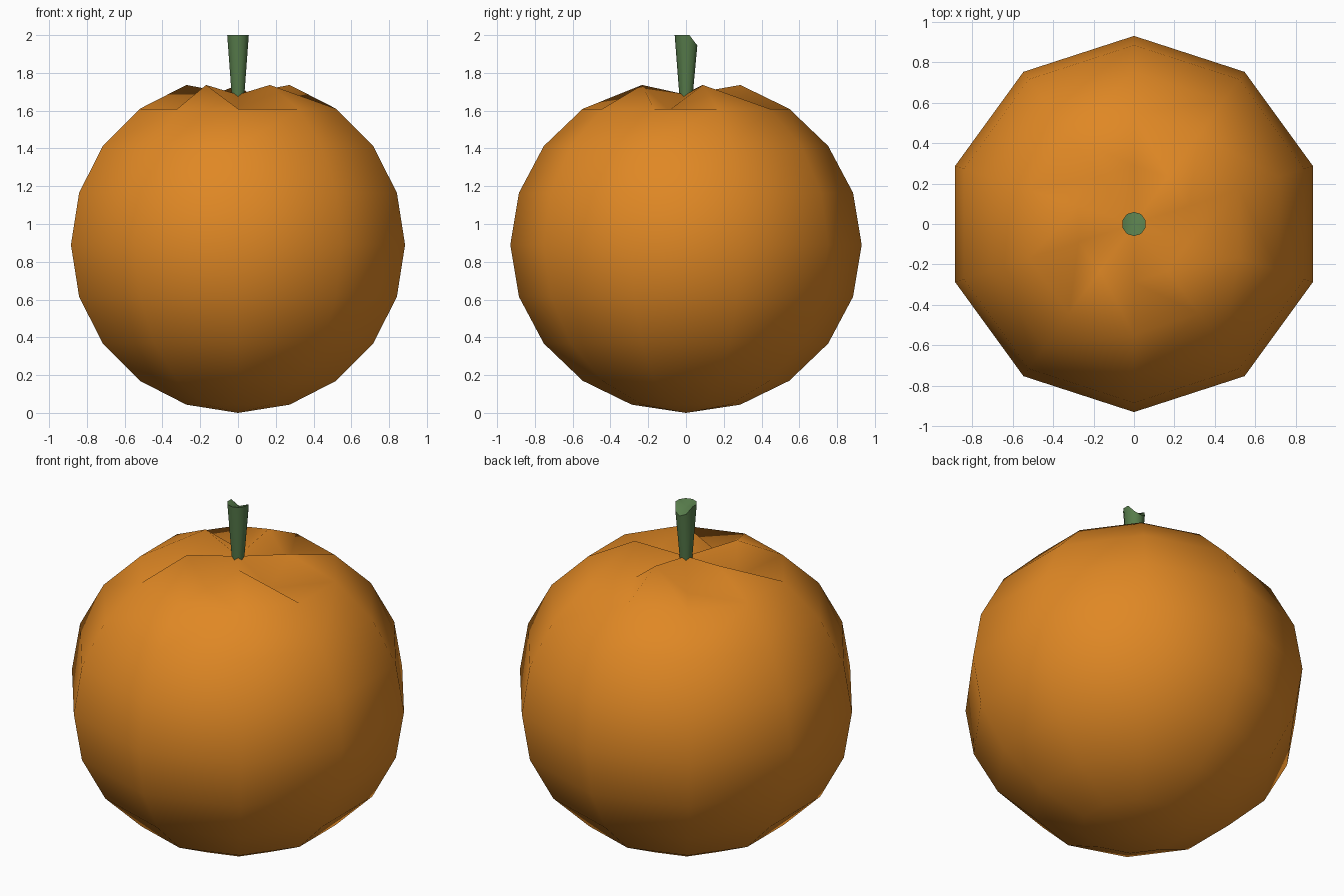
import bpy, bmesh, math

if "Cube" in bpy.data.objects:
    bpy.data.objects.remove(bpy.data.objects["Cube"])

SIDES = 10
STEP = math.tau / SIDES
START = math.pi / 2          # one corner points to the back (+y)


def material(name, rgb):
    m = bpy.data.materials.new(name)
    m.diffuse_color = (*rgb, 1)
    m.use_nodes = True
    m.node_tree.nodes["Principled BSDF"].inputs["Base Color"].default_value = m.diffuse_color
    return m


def ring(bm, r, heights):
    """Ten corners at radius r; heights is a function of corner index."""
    return [bm.verts.new((r * math.cos(START + i * STEP),
                          r * math.sin(START + i * STEP), heights(i)))
            for i in range(SIDES)]


def bridge(bm, low, high):
    for i in range(SIDES):
        j = (i + 1) % SIDES
        bm.faces.new((low[i], low[j], high[j], high[i]))


def fan(bm, loop, z):
    tip = bm.verts.new((0, 0, z))
    for i in range(SIDES):
        bm.faces.new((loop[i], loop[(i + 1) % SIDES], tip))


def finish(bm, name, mat, angle):
    bmesh.ops.recalc_face_normals(bm, faces=bm.faces)
    me = bpy.data.meshes.new(name)
    bm.to_mesh(me)
    bm.free()
    ob = bpy.data.objects.new(name, me)
    bpy.context.collection.objects.link(ob)
    me.materials.append(mat)
    bpy.ops.object.select_all(action='DESELECT')
    bpy.context.view_layer.objects.active = ob
    ob.select_set(True)
    if angle:
        bpy.ops.object.shade_smooth_by_angle(angle=math.radians(angle))
    else:
        bpy.ops.object.shade_smooth()


orange = material("orange_skin", (0.74, 0.245, 0.018))
green = material("stem_green", (0.095, 0.20, 0.07))

# Fruit body: ten-sided sphere, slightly squashed
R, H = 0.93, 0.89
bm = bmesh.new()
rings = []
for k in range(1, 9):
    a = k * math.pi / 10
    z = H - H * math.cos(a)
    rings.append(ring(bm, R * math.sin(a), lambda i, z=z: z))
for low, high in zip(rings, rings[1:]):
    bridge(bm, low, high)
fan(bm, rings[0], 0)

# Star-shaped dimple: every other corner of the top ring is pushed down
crown = ring(bm, R * math.sin(math.pi / 10),
             lambda i: 1.736 if i % 2 == 0 else 1.602)
shoulder = rings[-1]
for i in range(SIDES):
    j = (i + 1) % SIDES
    bm.faces.new((shoulder[i], shoulder[j], crown[i]))
    bm.faces.new((shoulder[j], crown[j], crown[i]))
fan(bm, crown, 1.685)
finish(bm, "fruit_body", orange, 0)

# Stem: flared, with a slanted cut towards the back
cut = {0: 1.945, 1: 1.96, 9: 1.96}
bm = bmesh.new()
base = ring(bm, 0.034, lambda i: 1.665)
top = ring(bm, 0.06, lambda i: cut.get(i, 2.0))
bridge(bm, base, top)
fan(bm, base, 1.665)
fan(bm, top, 1.98)
finish(bm, "stem", green, 40)
